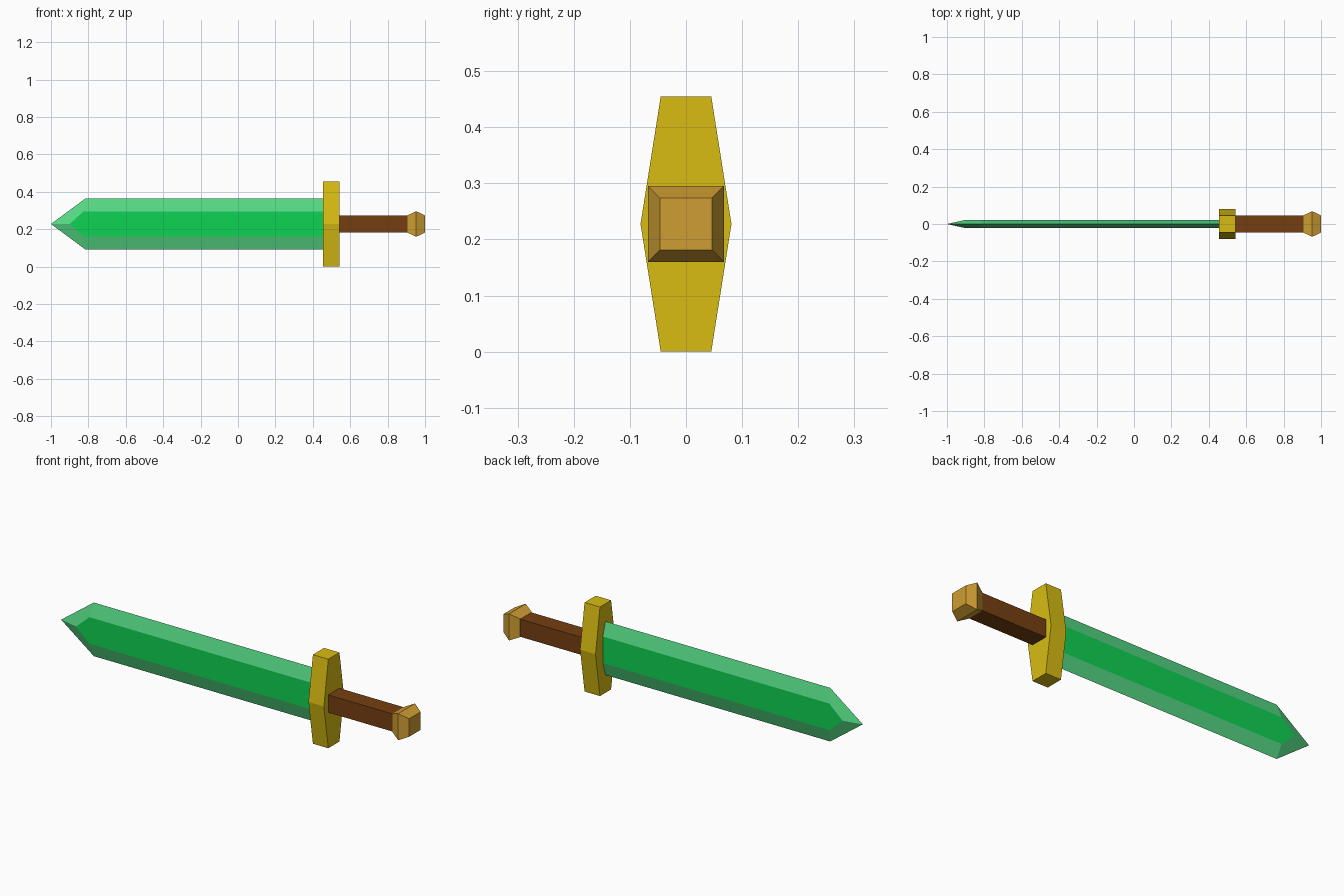
import bpy, bmesh

if "Cube" in bpy.data.objects:
    bpy.data.objects.remove(bpy.data.objects["Cube"])

CZ = 0.2275  # height of the sword's long axis


def material(name, rgb):
    lin = [(c / 255 / 12.92) if c < 10 else ((c / 255 + 0.055) / 1.055) ** 2.4 for c in rgb]
    m = bpy.data.materials.new(name)
    m.diffuse_color = (*lin, 1)
    m.use_nodes = True
    m.node_tree.nodes["Principled BSDF"].inputs["Base Color"].default_value = m.diffuse_color
    return m


def loft(name, rings, mats):
    """Bridge equal-sized point rings and cap both ends."""
    bm = bmesh.new()
    loops = [[bm.verts.new(p) for p in ring] for ring in rings]
    n = len(loops[0])
    for a, b in zip(loops, loops[1:]):
        for i in range(n):
            j = (i + 1) % n
            bm.faces.new((a[i], a[j], b[j], b[i]))
    bm.faces.new(loops[0])
    bm.faces.new(loops[-1])
    bmesh.ops.remove_doubles(bm, verts=bm.verts, dist=1e-5)
    bmesh.ops.recalc_face_normals(bm, faces=bm.faces)
    me = bpy.data.meshes.new(name)
    bm.to_mesh(me)
    bm.free()
    for m in mats:
        me.materials.append(m)
    ob = bpy.data.objects.new(name, me)
    bpy.context.collection.objects.link(ob)
    return ob


def square(x, r):
    return [(x, sy * r, CZ + sz * r) for sy, sz in ((-1, -1), (1, -1), (1, 1), (-1, 1))]


def blade_outline(y, tip, shoulder, half):
    return [(0.47, y, CZ - half), (shoulder, y, CZ - half), (tip, y, CZ),
            (shoulder, y, CZ + half), (0.47, y, CZ + half)]


green = material("blade green", (14, 210, 82))
pale = material("edge pale green", (85, 216, 132))
gold = material("guard gold", (216, 188, 18))
brown = material("grip brown", (118, 63, 18))
bronze = material("pommel bronze", (206, 157, 50))

# Blade: flat centre panels with bevels down to a sharp edge
blade = loft("blade", [blade_outline(-0.022, -0.90, -0.825, 0.068),
                       blade_outline(0, -1.0, -0.815, 0.137),
                       blade_outline(0.022, -0.90, -0.825, 0.068)], [green, pale])
for f in blade.data.polygons:
    f.material_index = 0 if abs(f.normal.y) > 0.99 else 1

# Crossguard: six-sided bar, widest in the middle
profile = [(-0.045, 0), (0.045, 0), (0.081, CZ), (0.045, 2 * CZ), (-0.045, 2 * CZ), (-0.081, CZ)]
loft("crossguard", [[(x, y, z) for y, z in profile] for x in (0.455, 0.542)], [gold])

# Grip
loft("grip", [square(0.53, 0.045), square(0.91, 0.045)], [brown])

# Pommel: square block swelling at its middle
loft("pommel", [square(0.905, 0.046), square(0.953, 0.068), square(1.0, 0.046)], [bronze])
